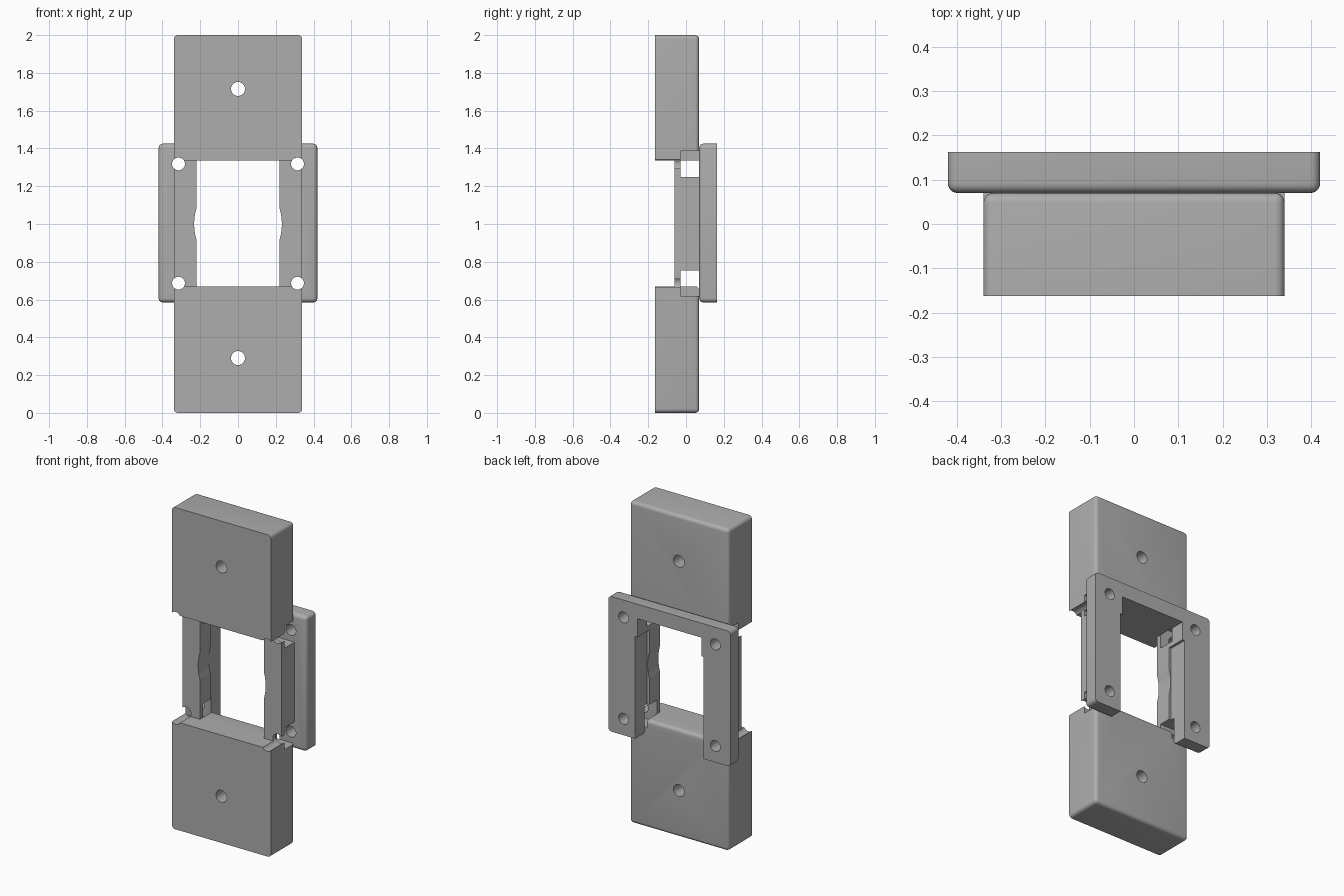
import bpy, bmesh, math
from mathutils import Matrix, Vector

if "Cube" in bpy.data.objects:
    bpy.data.objects.remove(bpy.data.objects["Cube"])

grey = bpy.data.materials.new("plain_grey")
grey.use_nodes = True
colour = (0.42, 0.42, 0.42, 1)
grey.diffuse_color = colour
grey.node_tree.nodes["Principled BSDF"].inputs["Base Color"].default_value = colour

W, FRONT, BACK, SEAM = 0.34, -0.163, 0.163, 0.07   # half width and depth planes
LOW, HIGH, TOP = 0.67, 1.335, 2.0                  # window and overall heights
FLANGE_W, FLANGE_LOW, FLANGE_HIGH = 0.42, 0.585, 1.425
SCREW_X, SCREW_Z = 0.315, (0.687, 1.318)
FILLET = 0.022


def finish(bm, name):
    mesh = bpy.data.meshes.new(name)
    bmesh.ops.recalc_face_normals(bm, faces=bm.faces)
    bm.to_mesh(mesh)
    bm.free()
    ob = bpy.data.objects.new(name, mesh)
    bpy.context.collection.objects.link(ob)
    mesh.materials.append(grey)
    return ob


def box(name, xs, ys, zs, round_edge=None):
    """Box between limits; round_edge picks edges to fillet by midpoint."""
    bm = bmesh.new()
    bmesh.ops.create_cube(bm, size=1)
    for v in bm.verts:
        v.co = Vector([a + (b - a) * (c + 0.5) for (a, b), c in zip((xs, ys, zs), v.co)])
    if round_edge:
        edges = [e for e in bm.edges if round_edge((e.verts[0].co + e.verts[1].co) / 2)]
        bmesh.ops.bevel(bm, geom=edges, offset=FILLET, segments=5, profile=0.5, affect='EDGES')
    return finish(bm, name)


def rod(name, x, z, radius, segments=40):
    """Cylinder running front to back."""
    bm = bmesh.new()
    bmesh.ops.create_cone(bm, cap_ends=True, segments=segments, radius1=radius, radius2=radius,
                          depth=1, matrix=Matrix.Translation((x, 0, z)) @ Matrix.Rotation(math.pi / 2, 4, 'X'))
    return finish(bm, name)


def cut(ob, cutters):
    bpy.context.view_layer.objects.active = ob
    for c in cutters:
        mod = ob.modifiers.new("cut", 'BOOLEAN')
        mod.operation, mod.solver, mod.object = 'DIFFERENCE', 'EXACT', c
        bpy.ops.object.modifier_apply(modifier=mod.name)


# Cutters: screw holes, nut slots, window and clip recess
screws = [rod("screw_cutter", s * SCREW_X, z, 0.034) for s in (-1, 1) for z in SCREW_Z]
slots = [box("slot_cutter", sorted((s * 0.219, s * 0.36)), (-0.03, SEAM + 0.001), (z - 0.068, z + 0.068))
         for s in (-1, 1) for z in SCREW_Z]
block_holes = [rod("block_hole_cutter", 0, z, 0.037) for z in (0.29, 1.715)]
window = box("window_cutter", (-0.22, 0.22), (0, 0.3), (0.4, HIGH))
recess = box("recess_cutter", (-0.235, 0.235), (0.045, 0.3), (0.4, 1.22))
parts = []

# Lower and upper blocks with filleted backs
lower = box("lower_block", (-W, W), (FRONT, SEAM), (0, LOW),
            lambda m: m.y > SEAM - 0.001 or (abs(m.x) > 0.3 and m.z < 0.001))
upper = box("upper_block", (-W, W), (FRONT, SEAM), (HIGH, TOP),
            lambda m: (m.y > SEAM - 0.001 and m.z > HIGH + 0.01) or (abs(m.x) > 0.3 and m.z > TOP - 0.001))
for block in (lower, upper):
    cut(block, screws + slots + block_holes)
    parts.append(block)

# Rear mounting frame, open at the bottom
frame = box("mounting_frame", (-FLANGE_W, FLANGE_W), (SEAM, BACK), (FLANGE_LOW, FLANGE_HIGH),
            lambda m: m.y < BACK - 0.001)
cut(frame, [window, recess] + screws)
parts.append(frame)

# Side columns, each with a shallow curved finger relief
reliefs = []
for s, side in ((-1, "right"), (1, "left")):
    column = box(side + "_column", sorted((s * 0.22, s * W)), (-0.06, SEAM), (LOW, HIGH))
    relief = rod("relief_cutter", s * (0.232 - 0.3), 1.0, 0.3, 128)
    reliefs.append(relief)
    cut(column, [relief, recess] + screws + slots)
    parts.append(column)

for c in screws + slots + block_holes + reliefs + [window, recess]:
    bpy.data.objects.remove(c)

# Smooth fillets and holes, keep hard edges
bpy.ops.object.select_all(action='DESELECT')
for ob in parts:
    ob.select_set(True)
bpy.context.view_layer.objects.active = parts[0]
bpy.ops.object.shade_smooth_by_angle(angle=math.radians(30))
